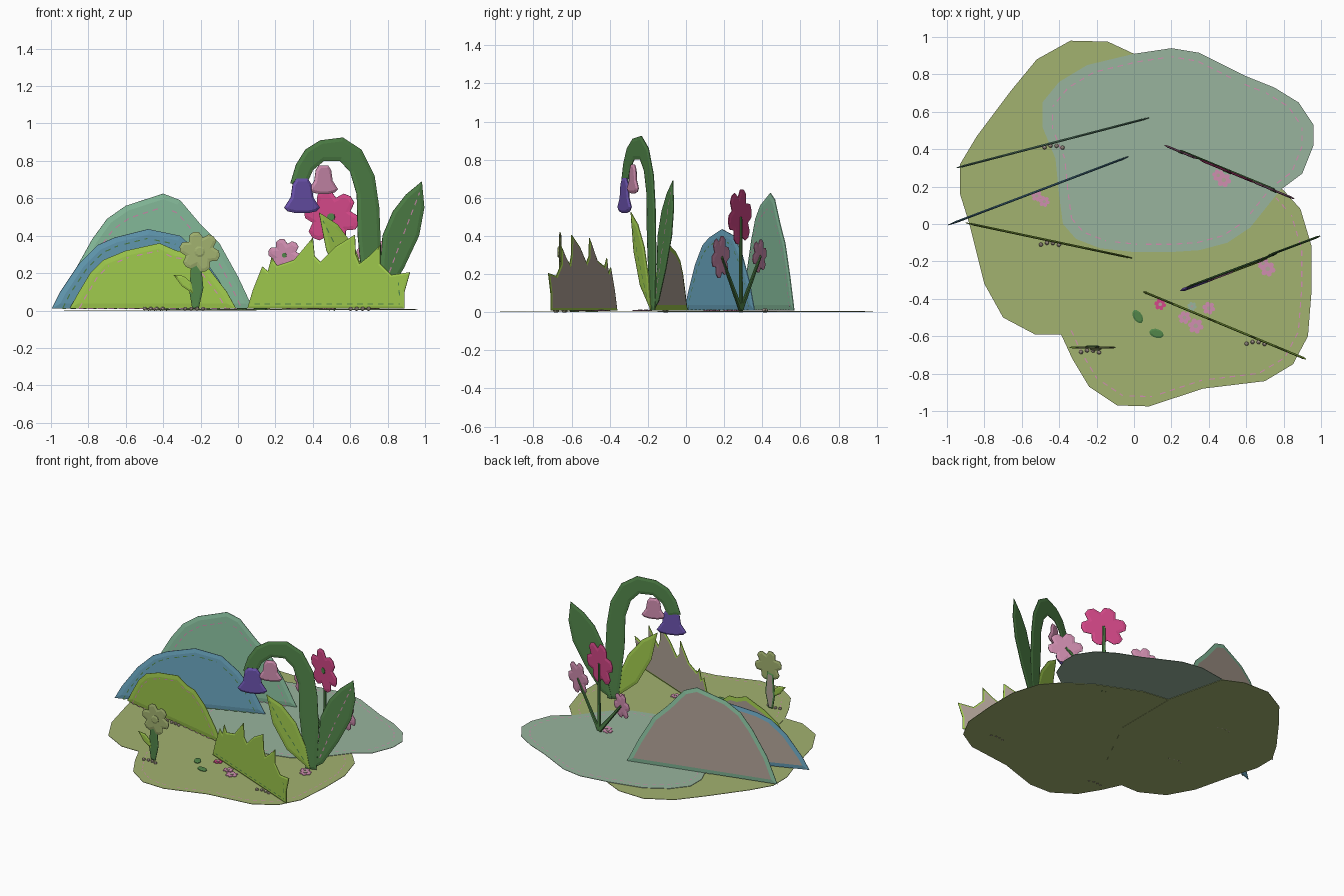
import bpy, bmesh, math
from mathutils import Vector

cube = bpy.data.objects.get("Cube")
if cube:
    bpy.data.objects.remove(cube, do_unlink=True)


def material(name, r, g, b):
    col = tuple((c / 255 / 12.92) if c < 11 else ((c / 255 + 0.055) / 1.055) ** 2.4 for c in (r, g, b)) + (1,)
    m = bpy.data.materials.new(name)
    m.use_nodes = True
    m.diffuse_color = col
    m.node_tree.nodes["Principled BSDF"].inputs["Base Color"].default_value = col
    return m


olive = material("olive felt", 162, 178, 112)
sage = material("sage felt", 152, 180, 157)
teal = material("teal felt", 140, 196, 162)
blue = material("blue felt", 106, 166, 192)
lime = material("lime felt", 158, 200, 76)
green = material("dark green felt", 82, 134, 74)
purple = material("purple felt", 106, 82, 172)
pink = material("hot pink felt", 212, 72, 136)
rose = material("rose felt", 208, 142, 176)
taupe = material("taupe backing", 178, 164, 152)


def upright(x0, y0, x1, y1):
    """Placement on a standing plane through two ground points."""
    slope = (y1 - y0) / (x1 - x0)
    n = Vector((slope, -1, 0)).normalized()
    return lambda x, z, d=0: Vector((x, y0 + slope * (x - x0), z)) + n * d


def lying(height):
    return lambda x, y, d=0: Vector((x, y, height + d))


def finish(name, bm, mats):
    me = bpy.data.meshes.new(name)
    bm.to_mesh(me)
    bm.free()
    ob = bpy.data.objects.new(name, me)
    bpy.context.collection.objects.link(ob)
    for m in mats:
        me.materials.append(m)
    return ob


def sheet(name, pts, place, mat, back=None, rim=0.02, off=0.0, thick=0.004, puff=0.004):
    """Felt cut-out: thin slab with a sloping rim on both faces."""
    bm = bmesh.new()
    a = [bm.verts.new(place(x, y, off + thick / 2)) for x, y in pts]
    b = [bm.verts.new(place(x, y, off - thick / 2)) for x, y in pts]
    front, rear = bm.faces.new(a), bm.faces.new(b[::-1])
    n = len(pts)
    for i in range(n):
        j = (i + 1) % n
        bm.faces.new((a[j], a[i], b[i], b[j]))
    bmesh.ops.recalc_face_normals(bm, faces=bm.faces[:])
    if puff:
        for f in (front, rear):
            bmesh.ops.inset_region(bm, faces=[f], thickness=rim, depth=puff, use_even_offset=True)
    rear.material_index = 1
    return finish(name, bm, (mat, back or mat))


def stitches(name, path, place, mat, d=0.007, step=0.055, dash=0.03, w=0.006):
    """Row of flat dashes along a path."""
    bm = bmesh.new()
    pos = 0.0
    for p, q in zip(path, path[1:]):
        p, q = Vector(p), Vector(q)
        length = (q - p).length
        t = (q - p) / length
        s = Vector((-t.y, t.x)) * w / 2
        while pos < length:
            u, v = p + t * pos, p + t * min(pos + dash, length)
            bm.faces.new([bm.verts.new(place(c.x, c.y, d)) for c in (u - s, v - s, v + s, u + s)])
            pos += step
        pos -= length
    finish(name, bm, (mat,))


def scaled(pts, k, cy=None):
    cx = sum(p[0] for p in pts) / len(pts)
    cy = sum(p[1] for p in pts) / len(pts) if cy is None else cy
    return [(cx + (x - cx) * k, cy + (y - cy) * k) for x, y in pts]


def blossom(cx, cy, r, petals=6, turn=0.3):
    pts = []
    for i in range(petals * 4):
        a = turn + math.tau * i / (petals * 4)
        k = (0.7, 0.96, 1.0, 0.94)[i % 4]
        pts.append((cx + r * k * math.cos(a), cy + r * k * math.sin(a)))
    return pts


def oval(cx, cy, rx, ry, n=10, turn=0.0):
    c, s = math.cos(turn), math.sin(turn)
    ring = [(rx * math.cos(math.tau * i / n), ry * math.sin(math.tau * i / n)) for i in range(n)]
    return [(cx + x * c - y * s, cy + x * s + y * c) for x, y in ring]


def strip(p, q, w0, w1):
    p, q = Vector(p), Vector(q)
    t = (q - p).normalized()
    s = Vector((-t.y, t.x)) / 2
    return [tuple(v) for v in (p - s * w0, q - s * w1, q + s * w1, p + s * w0)]


# Ground pieces
back_lawn = [(-.34, .98), (-.14, .975), (0, .91), (.1, .5), (.1, 0), (-.1, -.4), (-.39, -.59), (-.53, -.59),
             (-.7, -.5), (-.8, -.32), (-.88, 0), (-.93, .16), (-.93, .32), (-.84, .47), (-.66, .71), (-.52, .88)]
front_lawn = [(-.39, -.59), (-.33, -.72), (-.24, -.87), (-.09, -.97), (.08, -.975), (.37, -.88), (.7, -.84),
              (.85, -.75), (.93, -.6), (.95, -.35), (.95, -.12), (.89, .08), (.8, .18), (.6, .32), (.3, .45),
              (.08, .48), (-.2, .3), (-.38, 0), (-.47, -.25)]
pond = [(-.38, 0), (-.31, -.08), (-.18, -.13), (0, -.15), (.2, -.15), (.35, -.14), (.5, -.1), (.62, -.02),
        (.78, .18), (.9, .27), (.96, .42), (.96, .53), (.88, .65), (.75, .73), (.6, .79), (.35, .915), (.2, .94),
        (0, .91), (-.25, .85), (-.4, .76), (-.49, .65), (-.49, .52), (-.42, .35), (-.4, .15)]
for name, pts, h, mat in (("back_lawn", back_lawn, .0015, olive), ("front_lawn", front_lawn, .003, olive),
                          ("sage_patch", pond, .006, sage)):
    sheet(name, pts, lying(h), mat, puff=0, thick=.003)
seam = scaled(front_lawn, .92)
stitches("lawn_stitches", seam[:14], lying(.005), rose, d=0)
seam = scaled(pond, .92)
stitches("patch_stitches", seam + seam[:1], lying(.008), rose, d=0)

# Hills
hills = {
    "far_hill": (teal, (-.95, .30, .09, .57), rose,
                 [(-.95, .01), (-.88, .2), (-.78, .38), (-.7, .49), (-.6, .56), (-.4, .625), (-.31, .59),
                  (-.2, .46), (-.1, .36), (0, .18), (.08, .01)]),
    "middle_hill": (blue, (-.98, 0, -.03, .36), green,
                    [(-.995, .01), (-.95, .1), (-.85, .25), (-.75, .35), (-.66, .39), (-.48, .435), (-.31, .4),
                     (-.2, .3), (-.1, .16), (-.03, .01)]),
    "near_hill": (lime, (-.87, 0, -.02, -.18), rose,
                  [(-.9, .01), (-.85, .1), (-.79, .2), (-.72, .27), (-.6, .32), (-.42, .36), (-.33, .32),
                   (-.26, .31), (-.16, .23), (-.06, .1), (-.01, .01)]),
}
for name, (mat, line, thread, pts) in hills.items():
    place = upright(*line)
    sheet(name, pts, place, mat, taupe, rim=.028)
    seam = scaled(pts, .88, .02)
    stitches(name + "_stitches", seam + seam[:1], place, thread)

# Grass clump
place = upright(.07, -.37, .89, -.71)
grass = [(.05, .01), (.08, .11), (.13, .235), (.16, .21), (.18, .285), (.21, .24), (.3, .27), (.4, .39), (.41, .29),
         (.44, .26), (.52, .34), (.625, .405), (.63, .3), (.65, .25), (.7, .29), (.76, .35), (.76, .25), (.82, .19),
         (.92, .205), (.89, .1), (.89, .01)]
sheet("grass_clump", grass, place, lime, taupe, rim=.011)
stitches("grass_stitches", [(.09, .035), (.87, .035), (.86, .15)], place, green)

# Drooping bell plant
place = upright(.25, -.35, .97, -.08)
arch = [(.68, .01), (.66, .2), (.64, .4), (.635, .62), (.6, .74), (.545, .8), (.46, .8), (.4, .75), (.36, .66),
        (.28, .68), (.31, .78), (.36, .86), (.44, .91), (.56, .925), (.66, .86), (.73, .72), (.755, .55),
        (.765, .3), (.75, .01)]
sheet("arched_stem", arch, place, green)
tall_leaf = [(.72, .01), (.76, .2), (.775, .4), (.83, .53), (.9, .62), (.985, .69), (.998, .55), (.97, .4),
             (.89, .23), (.79, .06)]
sheet("tall_leaf", tall_leaf, place, green, off=-.006)
stitches("tall_leaf_stitches", [(.77, .1), (.87, .37), (.97, .63)], place, rose, d=.002)
short_leaf = [(.71, .01), (.56, .14), (.47, .32), (.43, .525), (.53, .46), (.62, .34), (.68, .18)]
sheet("short_leaf", short_leaf, place, lime, off=.007)
stitches("short_leaf_stitches", [(.67, .08), (.54, .3), (.45, .48)], place, green, d=.014)


def bell(name, cx, top, k, mat, off):
    half = [(.03, 0), (.05, -.03), (.06, -.1), (.095, -.155), (.075, -.175), (.03, -.185)]
    outline = half + [(-x, z) for x, z in reversed(half)]
    sheet(name, [(cx + x * k, top + z * k) for x, z in outline], place, mat, rim=.014, off=off, puff=.007)


bell("purple_bell", .34, .705, 1.0, purple, .006)
bell("rose_bell", .455, .775, .82, rose, .005)

# Pink flower trio
place = upright(.19, .41, .82, .15)
for i, (x, z, r, mat) in enumerate(((.5, .5, .15, pink), (.25, .295, .09, rose), (.745, .29, .115, rose))):
    sheet(f"trio_stem_{i}", strip((.5, .01), (x, z), .035, .016), place, green, rim=.004, off=-.006)
    sheet(f"trio_bloom_{i}", blossom(x, z, r), place, mat, rim=.02)
    sheet(f"trio_centre_{i}", oval(x, z, r * .14, r * .14), place, green, off=.007, puff=0)

# Small olive flower
place = upright(-.33, -.66, -.12, -.66)
sheet("small_stem", [(-.245, .01), (-.26, .1), (-.25, .26), (-.2, .27), (-.185, .12), (-.21, .01)], place, green,
      taupe, rim=.01, off=-.005)
sheet("small_leaf", [(-.24, .09), (-.3, .13), (-.345, .19), (-.29, .185), (-.25, .15)], place, lime, rim=.01)
sheet("small_bloom", blossom(-.205, .315, .11), place, olive, rim=.016)
sheet("small_bloom_centre", oval(-.205, .315, .03, .03), place, olive, off=.009, puff=.004, rim=.01)

# Scattered ground trimmings
for i, (x, y, r, mat) in enumerate(((-.52, .15, .03, rose), (-.48, .12, .03, rose), (.45, .26, .033, rose),
                                    (.48, .235, .04, rose), (.69, -.21, .033, rose), (.715, -.24, .042, rose),
                                    (.27, -.5, .035, rose), (.33, -.545, .042, rose), (.14, -.43, .032, pink),
                                    (.4, -.45, .035, rose), (.31, -.44, .025, sage))):
    sheet(f"ground_flower_{i}", blossom(x, y, r), lying(.009), mat, puff=0)
    sheet(f"ground_flower_centre_{i}", oval(x, y, r * .3, r * .3), lying(.012), taupe, puff=0)
for i, (x, y, turn) in enumerate(((.02, -.495, -1.0), (.12, -.585, -.3))):
    sheet(f"ground_leaf_{i}", oval(x, y, .04, .024, turn=turn), lying(.008), green, rim=.008)

# Bead rows
for k, (cx, cy) in enumerate(((-.43, .41), (-.45, -.11), (.65, -.64), (-.235, -.685))):
    bm = bmesh.new()
    for i in range(4):
        new = bmesh.ops.create_icosphere(bm, subdivisions=2, radius=.011)["verts"]
        bmesh.ops.translate(bm, verts=new, vec=(cx + (i - 1.5) * .032, cy + .01 * math.sin(i * 1.1), .009))
    finish(f"bead_row_{k}", bm, (taupe,))
